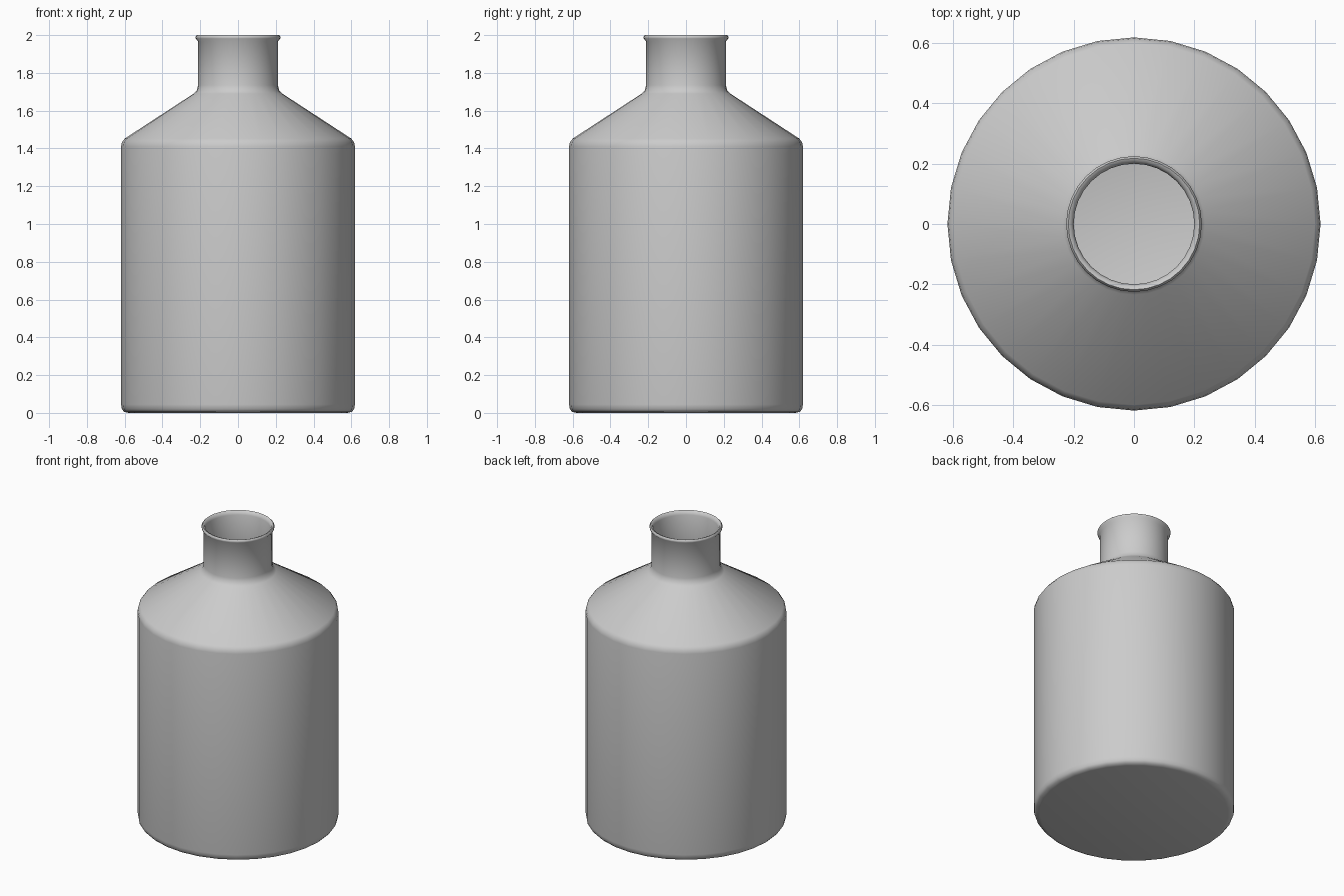
import bpy, bmesh, math

if "Cube" in bpy.data.objects:
    bpy.data.objects.remove(bpy.data.objects["Cube"], do_unlink=True)

SEGMENTS = 32

grey = bpy.data.materials.new("light grey")
grey.use_nodes = True
colour = (0.6, 0.6, 0.6, 1)
grey.diffuse_color = colour
grey.node_tree.nodes["Principled BSDF"].inputs["Base Color"].default_value = colour


def lathe(name, profile):
    """Spin a (radius, height) profile round z, closing it at the axis."""
    bm = bmesh.new()
    rings = []
    for r, z in profile:
        if r == 0:
            rings.append([bm.verts.new((0, 0, z))] * SEGMENTS)
        else:
            turn = math.tau / SEGMENTS
            rings.append([bm.verts.new((r * math.cos(i * turn), r * math.sin(i * turn), z))
                          for i in range(SEGMENTS)])
    for low, high in zip(rings, rings[1:]):
        for i in range(SEGMENTS):
            j = (i + 1) % SEGMENTS
            corners = dict.fromkeys((low[i], low[j], high[j], high[i]))
            bm.faces.new(list(corners))
    bmesh.ops.recalc_face_normals(bm, faces=bm.faces)
    mesh = bpy.data.meshes.new(name)
    bm.to_mesh(mesh)
    bm.free()
    mesh.materials.append(grey)
    obj = bpy.data.objects.new(name, mesh)
    bpy.context.collection.objects.link(obj)
    return obj


# Outer skin: base, body, sloped shoulder, neck and rolled lip
outer = [(0, 0), (0.58, 0), (0.603, 0.006), (0.615, 0.02), (0.619, 0.045),
         (0.619, 1.41), (0.615, 1.432), (0.6, 1.452),
         (0.235, 1.69), (0.219, 1.705), (0.211, 1.735),
         (0.211, 1.965), (0.224, 1.982), (0.225, 1.992), (0.218, 2.0)]
# Inner skin: mouth down to the floor
inner = [(0.208, 1.996), (0.2, 1.975), (0.2, 1.73), (0.21, 1.695),
         (0.59, 1.442), (0.606, 1.41), (0.606, 0.04), (0.58, 0.014), (0, 0.014)]

bottle = lathe("bottle", outer + inner)
bpy.ops.object.select_all(action="DESELECT")
bottle.select_set(True)
bpy.context.view_layer.objects.active = bottle
bpy.ops.object.shade_smooth_by_angle(angle=math.radians(50))
